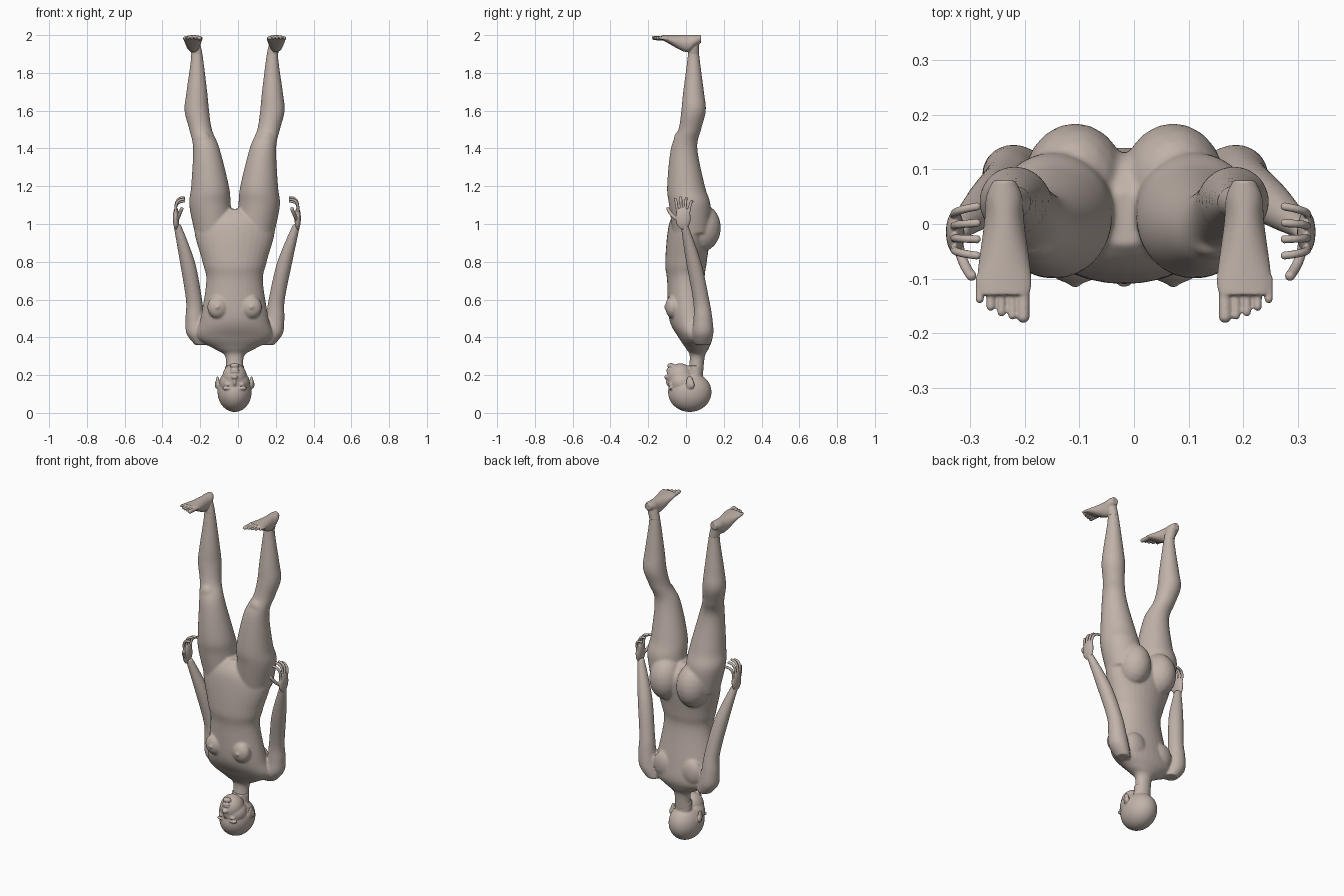
import bpy, bmesh, math
from mathutils import Vector, Matrix

cube = bpy.data.objects.get("Cube")
if cube:
    bpy.data.objects.remove(cube, do_unlink=True)

CENTRE = -0.018
SIDES = {"right": -1, "left": 1}

skin = bpy.data.materials.new("skin")
skin.use_nodes = True
skin.diffuse_color = (0.53, 0.45, 0.4, 1)
shader = next(node for node in skin.node_tree.nodes if node.type == 'BSDF_PRINCIPLED')
shader.inputs["Base Color"].default_value = skin.diffuse_color


def smooth_rows(rows, steps=6):
    """Catmull-Rom interpolation through rows of numbers."""
    padded = [rows[0], *rows, rows[-1]]
    result = []
    for before, start, end, after in zip(padded, padded[1:], padded[2:], padded[3:]):
        for step in range(steps):
            t = step / steps
            row = []
            for a, b, c, d in zip(before, start, end, after):
                slope_in, slope_out = (c - a) / 2, (d - b) / 2
                ease = t * t * (3 - 2 * t)
                row.append(b + (c - b) * ease + slope_in * t * (1 - t) ** 2
                           - slope_out * t * t * (1 - t))
            result.append(row)
    return result + [rows[-1]]


def loft(bm, rows, side=1, along_y=False, spread=0, sides=32):
    """Closed oval loft; each row is position, two centres, two radii."""
    rings = []
    for position, across, other, width, depth in smooth_rows(rows):
        ring = []
        for k in range(sides):
            angle = math.tau * k / sides
            u = across + width * math.cos(angle) + spread * max(0, position - 0.4)
            v = other + depth * math.sin(angle)
            place = (side * u, position, v) if along_y else (side * u, v, position)
            ring.append(bm.verts.new(place))
        rings.append(ring)
    for lower, upper in zip(rings, rings[1:]):
        for k in range(sides):
            bm.faces.new((lower[k - 1], lower[k], upper[k], upper[k - 1]))
    bm.faces.new(rings[0])
    bm.faces.new(rings[-1])


def limb(bm, rows, side, spread=0):
    """Round loft; each row is height, x, y, radius."""
    loft(bm, [(*row, row[-1]) for row in rows], side, spread=spread)


def ball(bm, centre, radii, side=1, detail=3):
    x, y, z = centre
    matrix = Matrix.Translation((side * x, y, z)) @ Matrix.Diagonal((*radii, 1))
    bmesh.ops.create_icosphere(bm, subdivisions=detail, radius=1, matrix=matrix)


def digit(bm, root, bend, tip, radius, side, beads=18):
    """Finger or toe: a chain of balls along a curved path."""
    root, bend, tip = Vector(root), Vector(bend), Vector(tip)
    for k in range(beads + 1):
        t = k / beads
        centre = root.lerp(bend, t).lerp(bend.lerp(tip, t), t)
        ball(bm, centre, (radius, radius, radius), side, detail=2)


def finish(bm, name, voxel, rounds, shift=0):
    """Fuse overlapping pieces into a single smooth skin."""
    bmesh.ops.recalc_face_normals(bm, faces=bm.faces)
    mesh = bpy.data.meshes.new(name)
    bm.to_mesh(mesh)
    bm.free()
    mesh.materials.append(skin)
    part = bpy.data.objects.new(name, mesh)
    bpy.context.collection.objects.link(part)
    part.location.x = CENTRE + shift
    fuse = part.modifiers.new("fuse", 'REMESH')
    fuse.mode = 'VOXEL'
    fuse.voxel_size = voxel
    soften = part.modifiers.new("soften", 'SMOOTH')
    soften.iterations = rounds
    bpy.context.view_layer.objects.active = part
    for modifier in list(part.modifiers):
        bpy.ops.object.modifier_apply(modifier=modifier.name)
    for face in part.data.polygons:
        face.use_smooth = True


# Torso profile: height, y, half width, half depth
TORSO = [(.2, .05, .05, .04), (.3, .06, .05, .04), (.34, .06, .11, .06),
         (.4, .05, .2, .09), (.5, .02, .18, .11), (.7, 0, .15, .1),
         (.8, 0, .17, .11), (1, .02, .21, .11), (1.08, .01, .06, .05)]
# Limb profiles: height, x, y, radius
ARM = [(.36, .17, .09, .04), (.42, .2, .09, .055), (.5, .21, .09, .05),
       (.6, .215, .08, .043), (.8, .25, .04, .04), (1, .305, -.01, .02)]
LEG = [(.95, .11, .03, .1), (1.1, .13, .02, .11), (1.2, .13, 0, .1),
       (1.4, .15, -.01, .07), (1.5, .18, .02, .06), (1.6, .2, .04, .065),
       (1.7, .2, .04, .055), (1.9, .2, .04, .03), (1.98, .22, .04, .03)]

# Body: torso, arms and legs in one skin
body = bmesh.new()
loft(body, [(z, 0, y, width, depth) for z, y, width, depth in TORSO])
for side in SIDES.values():
    limb(body, ARM, side, spread=0.04 if side > 0 else 0)
    limb(body, LEG, side)
    buttock, breast, nipple = (.09, .075, .98), (.09, -.07, .56), (.09, -.11, .56)
    shoulder_blade, kneecap = (.09, .1, .46), (.165, -.04, 1.44)
    ball(body, buttock, (.095, .11, .13), side)
    ball(body, breast, (.055, .04, .06), side)
    ball(body, nipple, (.01, .01, .01), side)
    ball(body, shoulder_blade, (.07, .04, .08), side)
    ball(body, kneecap, (.04, .025, .05), side)
finish(body, "body", voxel=0.006, rounds=10)

# Head with face
head = bmesh.new()
cranium, jaw, cheeks = (0, .02, .11), (0, -.03, .19), (0, -.02, .16)
ball(head, cranium, (.09, .115, .105), detail=4)
ball(head, jaw, (.065, .07, .072), detail=4)
ball(head, cheeks, (.08, .075, .07), detail=4)
neck = [(z, 0, .05, .05, .04) for z in (.15, .2, .25)]
loft(head, neck)
nose_tip, nose_bridge, chin = (0, -.1, .19), (0, -.09, .17), (0, -.08, .25)
ball(head, nose_tip, (.018, .016, .012))
ball(head, nose_bridge, (.01, .018, .03))
ball(head, chin, (.025, .02, .014))
for lip_height in (.217, .229):
    ball(head, (0, -.09, lip_height), (.025, .014, .007))
for side in SIDES.values():
    eye, brow = (.036, -.08, .15), (.036, -.08, .13)
    ear, ear_rim = (.09, .02, .16), (.095, .03, .15)
    ball(head, eye, (.018, .014, .01), side)
    ball(head, brow, (.03, .014, .01), side)
    ball(head, ear, (.01, .02, .035), side)
    ball(head, ear_rim, (.01, .015, .022), side)
finish(head, "head", voxel=0.004, rounds=4)

for word, side in SIDES.items():
    # Hand: flat palm, four curled fingers and a thumb
    hand = bmesh.new()
    ball(hand, (.31, -.015, 1.03), (.017, .04, .06), side)
    for k, reach in enumerate((.06, .07, .065, .05)):
        y = 0.02 * k - 0.045
        fan = 0.005 * (k - 1.3)
        height = 1.07 + reach
        digit(hand, (.31, y, 1.06), (.32, y + fan, height),
              (.27, y + 2 * fan, height), 0.008, side)
    digit(hand, (.305, -.03, 1.02), (.3, -.07, 1.03), (.28, -.095, 1.08), 0.01, side)
    finish(hand, word + "_hand", voxel=0.003, rounds=3,
           shift=0.024 if side > 0 else 0)

    # Foot: sole up at full height, with five separate toes
    foot = bmesh.new()
    sole = [(.08, .02, .02), (.05, .033, .03), (0, .037, .045),
            (-.1, .05, .02), (-.13, .045, .012)]
    loft(foot, [(y, .22, 2 - thick, width, thick) for y, width, thick in sole],
         side, along_y=True)
    limb(foot, LEG[-2:], side)
    for k in range(5):
        x = 0.185 + 0.02 * k
        tip = 0.002 * k * k - 0.17
        root, end = Vector((x, -.1, 1.98)), Vector((x, tip, 1.985))
        digit(foot, root, root.lerp(end, 0.5), end, 0.008 if k else 0.012, side)
    finish(foot, word + "_foot", voxel=0.003, rounds=4)
